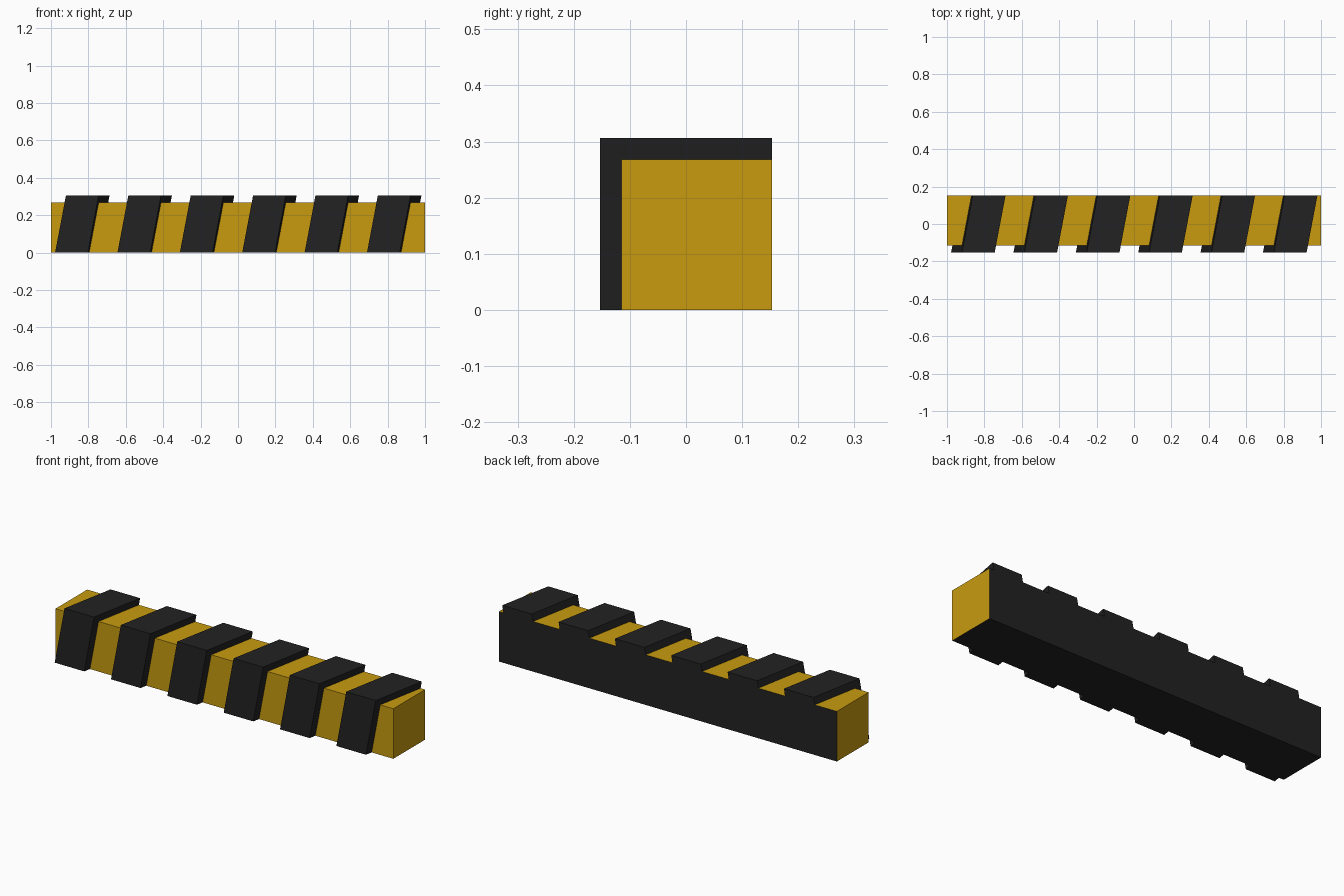
import bpy
import bmesh

cube = bpy.data.objects.get("Cube")
if cube:
    bpy.data.objects.remove(cube, do_unlink=True)

HALF = 0.153        # half depth including the raised bands
THICK = 0.038       # band thickness
TOP = 2 * HALF
SHEAR = 0.19        # sideways lean of the bands
WIDTH = 0.175
PITCH = 0.3335
COUNT = 6


def make_material(name, color):
    mat = bpy.data.materials.new(name)
    mat.use_nodes = True
    mat.diffuse_color = color
    mat.node_tree.nodes["Principled BSDF"].inputs["Base Color"].default_value = color
    return mat


yellow = make_material("warning yellow", (0.58, 0.33, 0.005, 1))
black = make_material("rubber black", (0.016, 0.016, 0.016, 1))


def extrude_profile(name, profile, x_start, length, shear, materials):
    """Extrude a (y, z) profile along x, leaning it with depth and height."""
    bm = bmesh.new()
    verts = [bm.verts.new((x_start + shear * (y + HALF + z), y, z)) for y, z in profile]
    face = bm.faces.new(verts)
    result = bmesh.ops.extrude_face_region(bm, geom=[face])
    moved = [v for v in result["geom"] if isinstance(v, bmesh.types.BMVert)]
    bmesh.ops.translate(bm, verts=moved, vec=(length, 0, 0))
    bmesh.ops.recalc_face_normals(bm, faces=bm.faces)
    mesh = bpy.data.meshes.new(name)
    bm.to_mesh(mesh)
    bm.free()
    for mat in materials:
        mesh.materials.append(mat)
    obj = bpy.data.objects.new(name, mesh)
    bpy.context.collection.objects.link(obj)
    return obj


# Core bar: yellow, with black back and underside
front, inner_top = -HALF + THICK, TOP - THICK
core = extrude_profile(
    "core_bar",
    [(front, 0), (HALF, 0), (HALF, inner_top), (front, inner_top)],
    -1, 2, 0, [yellow, black])
for poly in core.data.polygons:
    if poly.normal.y > 0.9 or poly.normal.z < -0.9:
        poly.material_index = 1

# Raised slanted bands wrapping the front and top
band_profile = [(-HALF, 0), (front, 0), (front, inner_top),
                (HALF, inner_top), (HALF, TOP), (-HALF, TOP)]
for i in range(COUNT):
    extrude_profile(f"slanted_band_{i + 1}", band_profile,
                    -0.978 + i * PITCH, WIDTH, SHEAR, [black])
